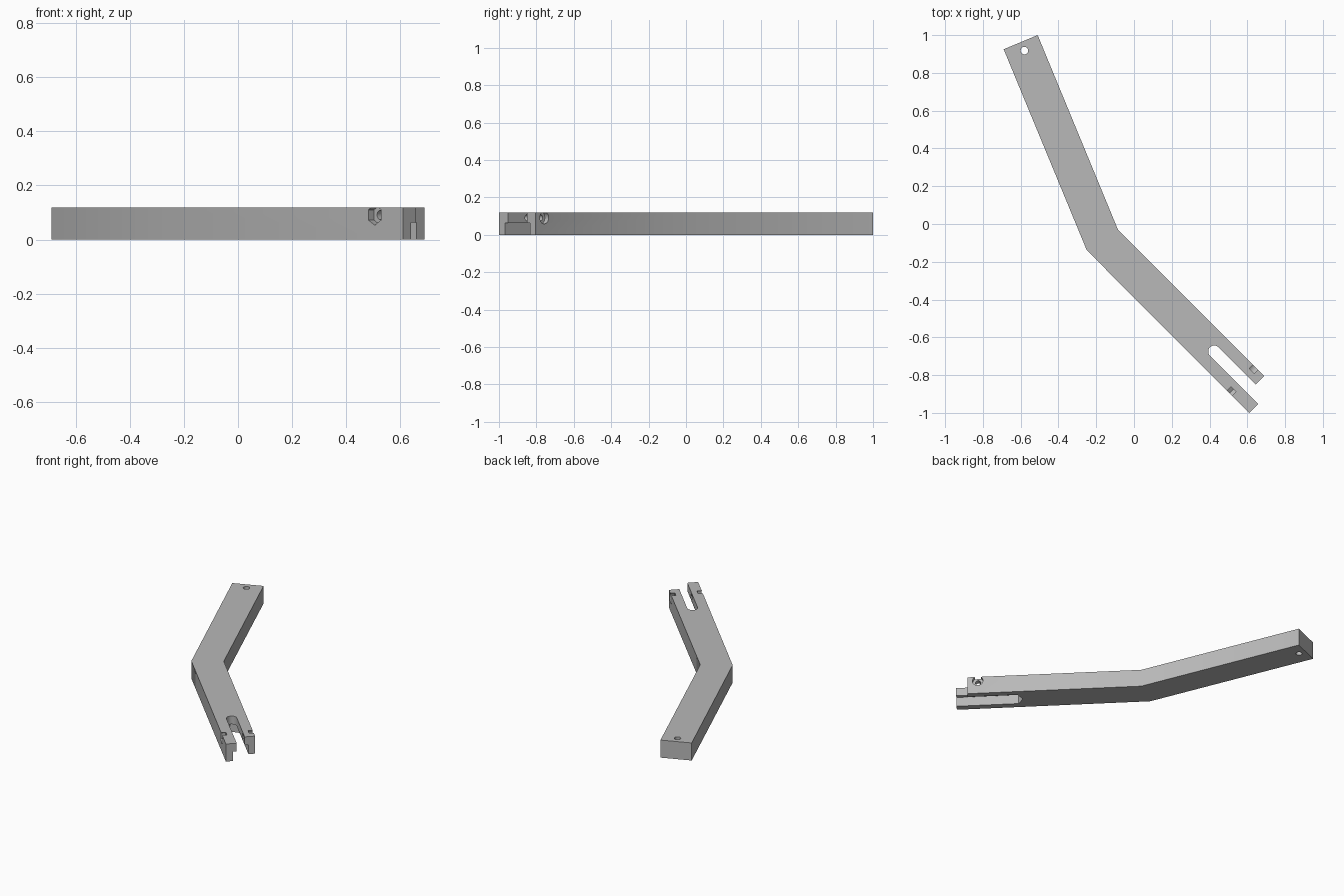
import bpy, bmesh
from math import sin, cos, pi, radians
from mathutils import Matrix

cube = bpy.data.objects.get("Cube")
if cube:
    bpy.data.objects.remove(cube)

THICK = 0.118
HALF = 0.0965          # half width of the arm

grey = bpy.data.materials.new("plain grey")
grey.use_nodes = True
colour = (0.48, 0.48, 0.48, 1)
grey.diffuse_color = colour
grey.node_tree.nodes["Principled BSDF"].inputs["Base Color"].default_value = colour

# Fork frame: x runs along the fork, y across it, z up
FORK = Matrix.Translation((-0.125, -0.125, 0)) @ Matrix.Rotation(radians(-45), 4, 'Z')
# Cross frame: extrusion runs across the fork, profile y is up
CROSS = FORK @ Matrix.Translation((0.991, 0, 0.091)) @ Matrix.Rotation(pi / 2, 4, 'X')


def prism(name, points, low, high, matrix=Matrix()):
    """Extrude a flat outline between two heights, then place it."""
    bm = bmesh.new()
    face = bm.faces.new([bm.verts.new((x, y, low)) for x, y in points])
    top = bmesh.ops.extrude_face_region(bm, geom=[face])["geom"]
    verts = [v for v in top if isinstance(v, bmesh.types.BMVert)]
    bmesh.ops.translate(bm, verts=verts, vec=(0, 0, high - low))
    bmesh.ops.transform(bm, matrix=matrix, verts=bm.verts)
    bmesh.ops.recalc_face_normals(bm, faces=bm.faces)
    mesh = bpy.data.meshes.new(name)
    bm.to_mesh(mesh)
    bm.free()
    mesh.materials.append(grey)
    obj = bpy.data.objects.new(name, mesh)
    bpy.context.collection.objects.link(obj)
    return obj


def ring(radius, sides, cx=0, cy=0):
    return [(cx + radius * sin(2 * pi * i / sides), cy + radius * cos(2 * pi * i / sides))
            for i in range(sides)]


def slot(radius, start, steps):
    """Open-ended channel whose closed end follows an arc."""
    arc = [start + (2 * pi - 2 * start) * i / steps for i in range(steps + 1)]
    points = [(0.778 + radius * cos(a), radius * sin(a)) for a in arc]
    return points + [(1.3, points[-1][1]), (1.3, points[0][1])]


# Bent arm with one prong longer than the other
middle = [FORK @ Matrix.Translation((d, 0, 0)) for d in (1.138, 1.057)]
outline = [(-0.51, 1), (-0.69, 0.925), (-0.25, -0.139), (0.61, -1)]
outline += [m.translation[:2] for m in middle]
outline += [(0.69, -0.804), (-0.085, -0.03)]
arm = prism("bent_arm", outline, 0, THICK)

# Cutters: stepped slot, pivot hole, cross bolt hole with nut and head pockets
cutters = [
    prism("slot_cutter", slot(0.032, pi / 2, 20), -0.1, 0.2, FORK),
    prism("wide_slot_cutter", slot(0.0635, 2 * pi / 3, 2), -0.1, 0.063, FORK),
    prism("pivot_hole_cutter", ring(0.02, 32, -0.58, 0.918), -0.1, 0.2),
    prism("bolt_hole_cutter", ring(0.017, 32), -0.2, 0.2, CROSS),
    prism("nut_pocket_cutter", ring(0.038, 6), HALF - 0.027, 0.2, CROSS),
    prism("head_pocket_cutter", ring(0.033, 32), -0.2, 0.029 - HALF, CROSS),
]
for cutter in cutters:
    cutter.hide_render = True
    mod = arm.modifiers.new(cutter.name, 'BOOLEAN')
    mod.operation = 'DIFFERENCE'
    mod.solver = 'EXACT'
    mod.object = cutter

# Bake the cuts and drop the cutters
bpy.context.view_layer.update()
baked = bpy.data.meshes.new_from_object(
    arm.evaluated_get(bpy.context.evaluated_depsgraph_get()))
arm.modifiers.clear()
arm.data = baked
for cutter in cutters:
    bpy.data.objects.remove(cutter)

bpy.ops.object.select_all(action='DESELECT')
arm.select_set(True)
bpy.context.view_layer.objects.active = arm
bpy.ops.object.shade_smooth_by_angle(angle=radians(30))
